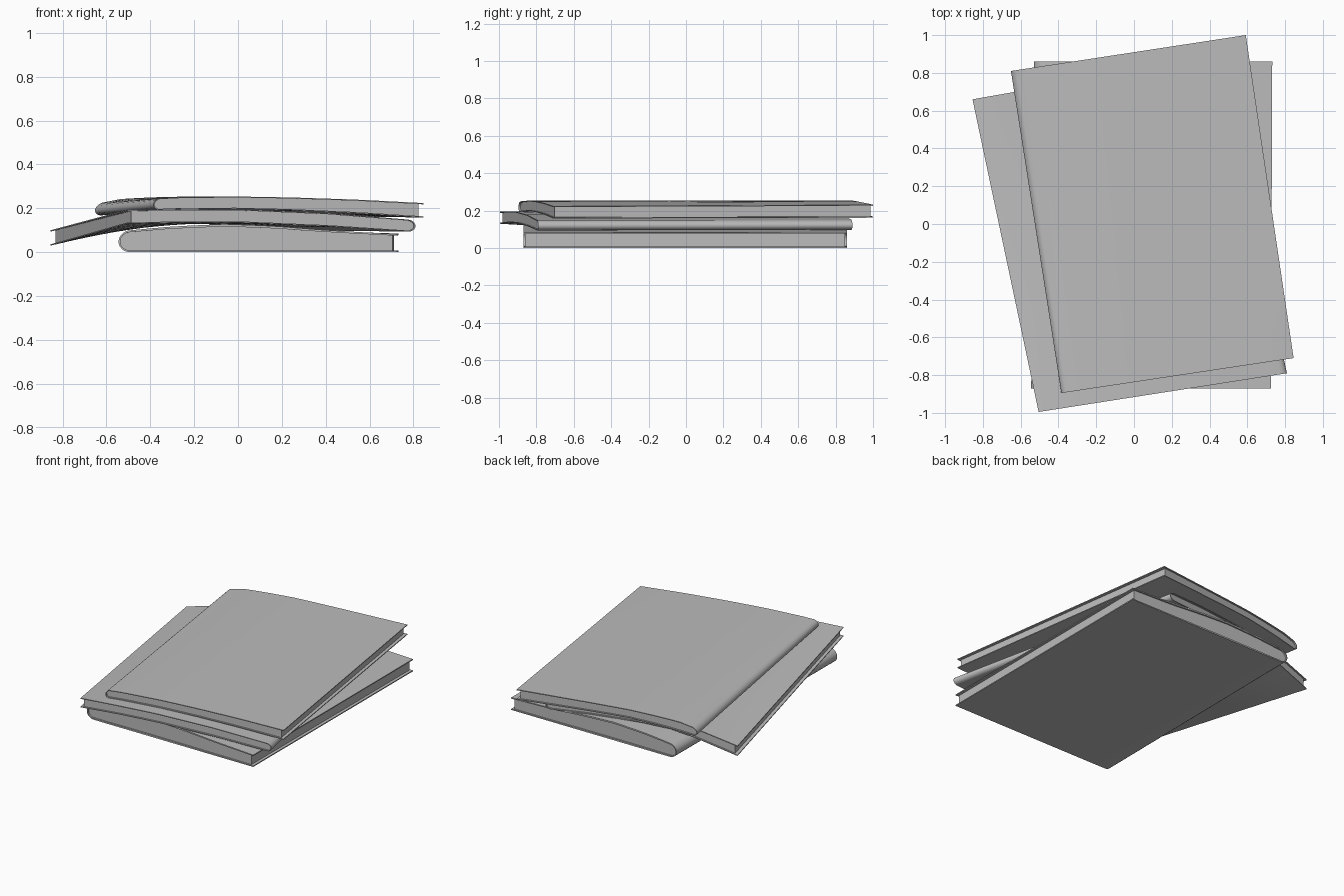
import bpy
import bmesh
import math
from mathutils import Vector

cube = bpy.data.objects.get("Cube")
if cube:
    bpy.data.objects.remove(cube, do_unlink=True)

GREY = (0.5, 0.5, 0.5, 1)
paper = bpy.data.materials.new("soft grey")
paper.use_nodes = True
paper.diffuse_color = GREY
paper.node_tree.nodes["Principled BSDF"].inputs["Base Color"].default_value = GREY

COVER = 0.006      # cover thickness
STATIONS = 12      # steps along the length
STEPS = 14         # steps across the width
ARC = 5            # steps in half the spine curve


def lookup(table, s):
    """Linear interpolation in a list of (position, value...) rows."""
    for a, b in zip(table, table[1:]):
        if s <= b[0]:
            k = max(0, (s - a[0]) / (b[0] - a[0]))
            return [p + (q - p) * k for p, q in zip(a[1:], b[1:])]
    return table[-1][1:]


def half_path(width, radius, inset, edge):
    """Upper half of the section, from fore edge to spine: (across, height -1..1)."""
    pts = []
    for i in range(STEPS):
        k = i / STEPS
        pts.append((edge + (radius - edge) * k, 1 - inset))
    for i in range(ARC):
        a = math.pi / 2 * i / (ARC - 0.5)
        pts.append((radius - (radius - inset * radius) * math.sin(a),
                    (1 - inset) * math.cos(a)))
    return [(w / width, h) for w, h in pts]


def sweep(name, ring, place, t0, t1):
    """Sweep a closed section along the length and cap both ends with strips."""
    bm = bmesh.new()
    n = len(ring)
    rows = []
    for j in range(STATIONS + 1):
        t = t0 + (t1 - t0) * j / STATIONS
        rows.append([bm.verts.new(place(s, h, t)) for s, h in ring])
    for a, b in zip(rows, rows[1:]):
        for i in range(n):
            k = (i + 1) % n
            bm.faces.new((a[i], a[k], b[k], b[i]))
    for row in (rows[0], rows[-1]):
        for i in range(n // 2 - 1):
            bm.faces.new((row[i], row[i + 1], row[n - 2 - i], row[n - 1 - i]))
    bmesh.ops.recalc_face_normals(bm, faces=bm.faces)
    mesh = bpy.data.meshes.new(name)
    bm.to_mesh(mesh)
    bm.free()
    mesh.materials.append(paper)
    obj = bpy.data.objects.new(name, mesh)
    bpy.context.collection.objects.link(obj)
    bpy.ops.object.select_all(action="DESELECT")
    obj.select_set(True)
    bpy.context.view_layer.objects.active = obj
    bpy.ops.object.shade_smooth_by_angle(angle=math.radians(35))


def book(name, corners, front, back, radius):
    """Corners: spine front, edge front, edge back, spine back.
    Front and back rows: (position from spine, bottom z, top z)."""
    sf, ef, eb, sb = (Vector(c) for c in corners)
    width = (ef - sf).length

    def place(s, h, t):
        p = sf.lerp(ef, s).lerp(sb.lerp(eb, s), t)
        lo, hi = [a + (b - a) * t
                  for a, b in zip(lookup(front, s), lookup(back, s))]
        return (p.x, p.y, (lo + hi) / 2 + h * (hi - lo) / 2)

    inset = COVER / 0.035
    # Wrapped cover: outer path round the spine, then back along the inside
    outer = half_path(width, radius, 0, width)
    inner = half_path(width, radius, inset, width)
    lower = lambda path: [(s, -h) for s, h in reversed(path)]
    ring = outer + lower(outer) + inner_back(inner, lower)
    sweep(name + "_cover", ring, place, 0, 1)
    # Page block, set back from the cover edges
    block = half_path(width, radius, inset * 0.8, width - 0.02)
    sweep(name + "_pages", block + lower(block), place, 0.006, 0.994)


def inner_back(inner, lower):
    return list(reversed(inner + lower(inner)))


# Bottom book: flat base, bulging top, spine on the right
book("bottom_book",
     [(-0.545, -0.87), (0.725, -0.87), (0.732, 0.86), (-0.53, 0.86)],
     [(0, 0.005, 0.09), (0.04, 0, 0.1), (0.2, 0, 0.118), (0.38, 0, 0.128),
      (0.55, 0, 0.12), (0.75, 0, 0.1), (1, 0, 0.082)],
     [(0, 0.005, 0.085), (0.04, 0, 0.095), (0.2, 0, 0.115), (0.38, 0, 0.125),
      (0.55, 0, 0.115), (0.75, 0, 0.095), (1, 0, 0.085)],
     0.045)

# Middle book: spine on the left, opposite rear corner hanging down
book("middle_book",
     [(0.81, -0.79), (-0.505, -0.995), (-0.855, 0.66), (0.45, 0.89)],
     [(0, 0.092, 0.146), (0.3, 0.118, 0.178), (0.6, 0.135, 0.195),
      (0.8, 0.136, 0.196), (1, 0.13, 0.194)],
     [(0, 0.095, 0.148), (0.25, 0.118, 0.178), (0.5, 0.13, 0.193),
      (0.65, 0.124, 0.188), (0.77, 0.1, 0.166), (1, 0.03, 0.1)],
     0.035)

# Top book: spine on the right, draped over the pile
book("top_book",
     [(-0.385, -0.895), (0.845, -0.71), (0.592, 1.0), (-0.652, 0.81)],
     [(0, 0.19, 0.243), (0.05, 0.196, 0.25), (0.3, 0.198, 0.254),
      (0.5, 0.192, 0.25), (0.75, 0.178, 0.24), (1, 0.158, 0.224)],
     [(0, 0.165, 0.215), (0.06, 0.172, 0.24), (0.2, 0.188, 0.25),
      (0.38, 0.197, 0.255), (0.6, 0.187, 0.248), (1, 0.162, 0.232)],
     0.03)
